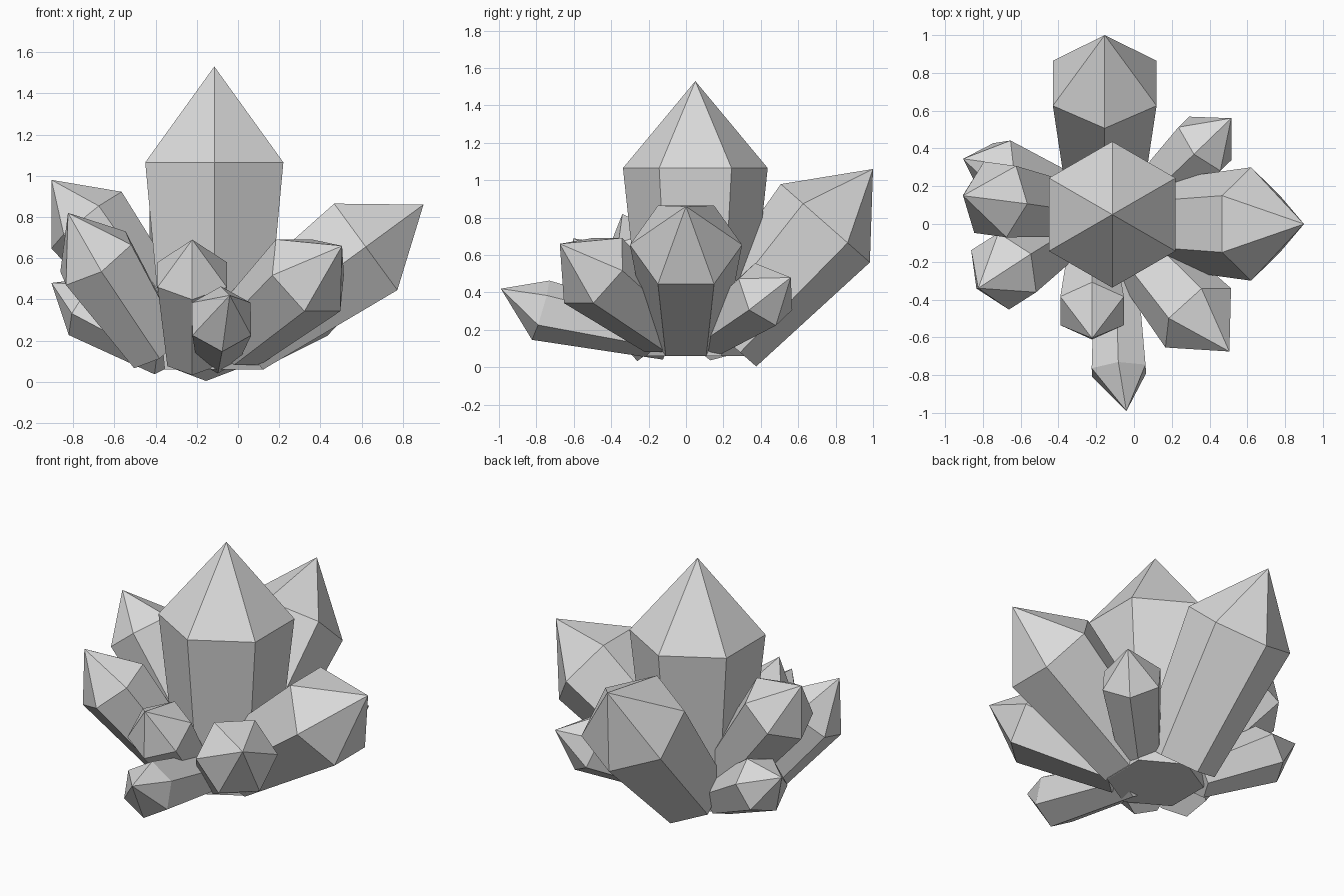
import bpy, bmesh, math
from mathutils import Vector

if "Cube" in bpy.data.objects:
    bpy.data.objects.remove(bpy.data.objects["Cube"])

grey = bpy.data.materials.new("crystal_grey")
grey.diffuse_color = (0.7, 0.7, 0.7, 1)
grey.use_nodes = True
grey.node_tree.nodes["Principled BSDF"].inputs["Base Color"].default_value = grey.diffuse_color

TAPER = 0.72  # base radius relative to the shoulder radius


def crystal(name, tip, shoulder, base, radius, roll=0):
    """Six-sided tapered shaft from base to shoulder, closed by a point."""
    tip, shoulder, base = Vector(tip), Vector(shoulder), Vector(base)
    axis = (tip - base).normalized()
    ref = Vector((0, 0, 1)) if abs(axis.z) < 0.99 else Vector((0, 1, 0))
    up = (ref - axis * ref.dot(axis)).normalized()
    side = axis.cross(up)

    bm = bmesh.new()

    def ring(centre, r):
        angles = [math.radians(roll + 60 * i) for i in range(6)]
        return [bm.verts.new(centre + r * (up * math.cos(a) + side * math.sin(a)))
                for a in angles]

    low, high = ring(base, radius * TAPER), ring(shoulder, radius)
    point = bm.verts.new(tip)
    bm.faces.new(low[::-1])
    for i in range(6):
        j = (i + 1) % 6
        bm.faces.new((low[i], low[j], high[j], high[i]))
        bm.faces.new((high[i], high[j], point))
    bmesh.ops.recalc_face_normals(bm, faces=bm.faces)
    mesh = bpy.data.meshes.new(name)
    bm.to_mesh(mesh)
    bm.free()
    mesh.materials.append(grey)
    obj = bpy.data.objects.new(name, mesh)
    bpy.context.collection.objects.link(obj)


# Upright main crystal
crystal("main_crystal", (-.115, .05, 1.53), (-.115, .05, 1.065), (-.115, .05, .06), .387)

# Large leaning crystals
crystal("right_crystal", (.9, 0, .86), (.62, 0, .655), (.01, 0, .21), .3, 30)
crystal("back_crystal", (-.155, 1.0, 1.06), (-.155, .745, .77), (-.155, .204, .155), .317)

# Medium and small crystals around the foot
crystal("front_right_crystal", (.505, -.675, .66), (.34, -.497, .517), (-.007, -.108, .207), .234, 30)
crystal("front_crystal", (-.222, -.605, .69), (-.222, -.46, .52), (-.222, -.15, .12), .194)
crystal("low_front_crystal", (-.04, -.99, .42), (-.08, -.777, .305), (-.1, -.09, .155), .165)
crystal("front_left_crystal", (-.825, -.34, .82), (-.69, -.25, .6), (-.4, -.07, .16), .215)
crystal("left_crystal", (-.905, .15, .98), (-.735, .13, .785), (-.35, .075, .28), .22)
crystal("low_left_crystal", (-.905, .345, .48), (-.73, .295, .37), (-.34, .14, .14), .17, 15)
crystal("back_right_crystal", (.515, .56, .48), (.375, .425, .39), (.065, .127, .18), .185)
